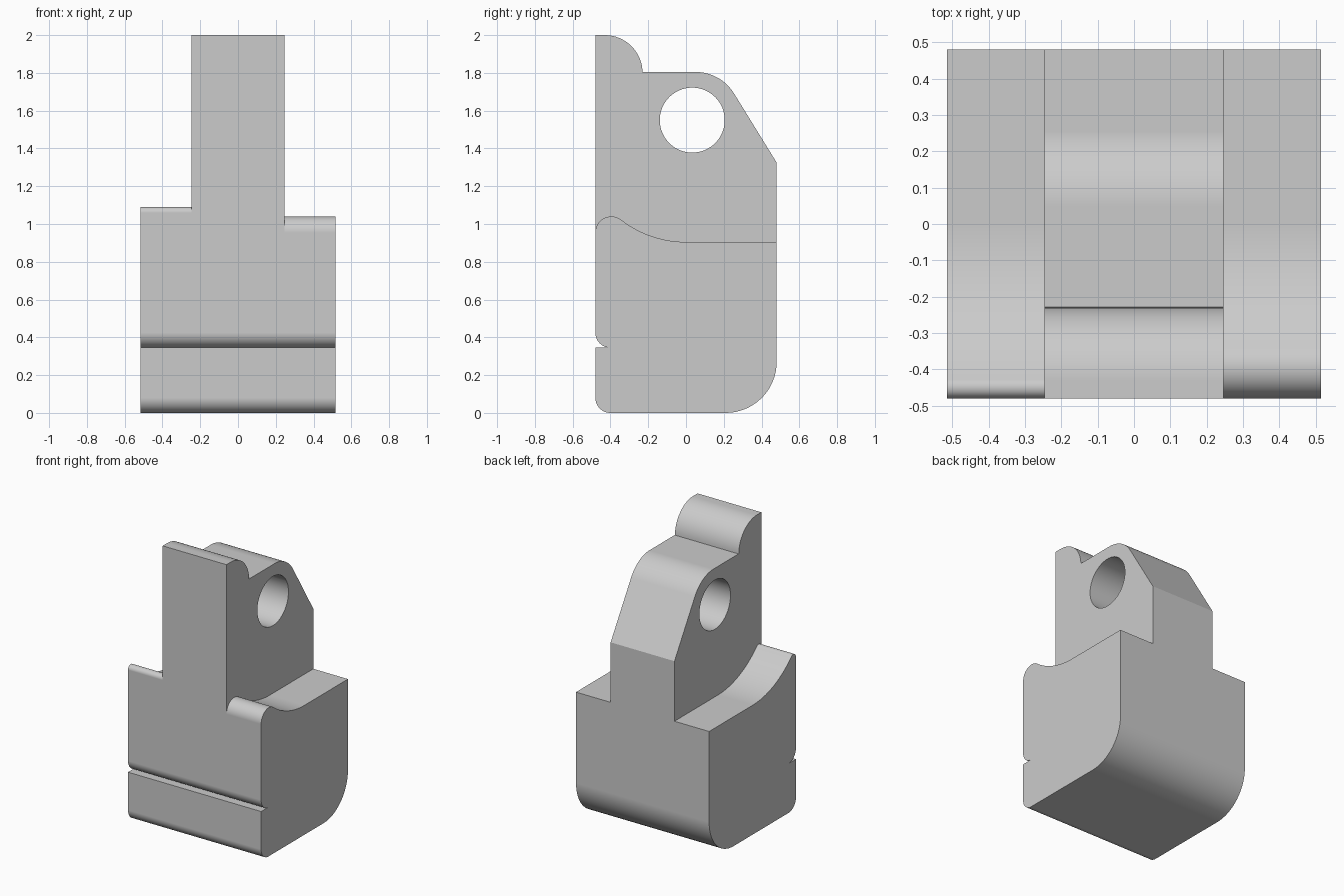
import bpy
import bmesh
from math import sin, cos, asin, degrees, radians

HALF_W, HALF_D, TOWER_W = 0.515, 0.48, 0.247

cube = bpy.data.objects.get("Cube")
if cube:
    bpy.data.objects.remove(cube, do_unlink=True)

grey = bpy.data.materials.new("plain grey")
grey.use_nodes = True
grey.diffuse_color = (0.6, 0.6, 0.6, 1)
grey.node_tree.nodes["Principled BSDF"].inputs["Base Color"].default_value = (0.6, 0.6, 0.6, 1)


def arc(cy, cz, r, start, end, steps=16):
    """Points on an arc in the side plane, angles in degrees."""
    angles = [radians(start + (end - start) * i / steps) for i in range(steps + 1)]
    return [(cy + r * cos(a), cz + r * sin(a)) for a in angles]


def extrude_profile(name, points, x0, x1):
    """Solid made by extruding a side profile (y, z) across x."""
    bm = bmesh.new()
    face = bm.faces.new([bm.verts.new((x0, y, z)) for y, z in points])
    moved = bmesh.ops.extrude_face_region(bm, geom=[face])["geom"]
    verts = [v for v in moved if isinstance(v, bmesh.types.BMVert)]
    bmesh.ops.translate(bm, verts=verts, vec=(x1 - x0, 0, 0))
    bmesh.ops.recalc_face_normals(bm, faces=bm.faces)
    mesh = bpy.data.meshes.new(name)
    bm.to_mesh(mesh)
    bm.free()
    mesh.materials.append(grey)
    obj = bpy.data.objects.new(name, mesh)
    bpy.context.collection.objects.link(obj)
    return obj


def shoulder_profile(tip_r, tip_z, flat_z=0.905):
    """Region above a shoulder: rounded front lip, hollow sweep, flat rear."""
    cy, cz = tip_r - HALF_D, tip_z - tip_r
    # Radius of the hollow centred over y = 0 and tangent to the lip
    rise = cz - flat_z
    r = (cy * cy + rise * rise - tip_r * tip_r) / (2 * (tip_r + rise))
    tilt = degrees(asin(-cy / (r + tip_r)))
    return ([(-0.7, cz)] + arc(cy, cz, tip_r, 180, 90 - tilt, 20)
            + arc(0, flat_z + r, r, 270 - tilt, 270, 20)[1:]
            + [(0.7, flat_z), (0.7, 2.2), (-0.7, 2.2)])


# Full side outline: base, front groove, tower nose, sloped rear
outline = (arc(-0.40, 0.08, 0.08, 270, 180)
           + [(-HALF_D, 0.345)]
           + arc(-0.40, 0.425, 0.08, 270, 180)
           + [(-HALF_D, 2.0)]
           + arc(-0.43, 1.80, 0.20, 90, 0)
           + [(-0.228, 1.805)]
           + arc(0.05, 1.565, 0.24, 90, 31.7)
           + [(HALF_D, 1.325)]
           + arc(0.21, 0.27, 0.27, 0, -90))
block = extrude_profile("clamp_block", outline, -HALF_W, HALF_W)

# Cutters: two shoulders and the cross hole
cutters = [
    extrude_profile("shoulder_cutter_left", shoulder_profile(0.085, 1.04), TOWER_W, 0.7),
    extrude_profile("shoulder_cutter_right", shoulder_profile(0.03, 1.09), -0.7, -TOWER_W),
    extrude_profile("hole_cutter", arc(0.033, 1.55, 0.172, 0, 360, 64)[:-1], -0.8, 0.8),
]

bpy.ops.object.select_all(action='DESELECT')
bpy.context.view_layer.objects.active = block
block.select_set(True)
for cutter in cutters:
    cutter.hide_render = True
    mod = block.modifiers.new(cutter.name, 'BOOLEAN')
    mod.operation = 'DIFFERENCE'
    mod.solver = 'EXACT'
    mod.object = cutter
    bpy.ops.object.modifier_apply(modifier=mod.name)
    bpy.data.objects.remove(cutter, do_unlink=True)

# Smooth fillets with crisp edges and even flat faces
bpy.ops.object.shade_smooth_by_angle(angle=radians(30))
weighted = block.modifiers.new("even_normals", 'WEIGHTED_NORMAL')
weighted.keep_sharp = True
